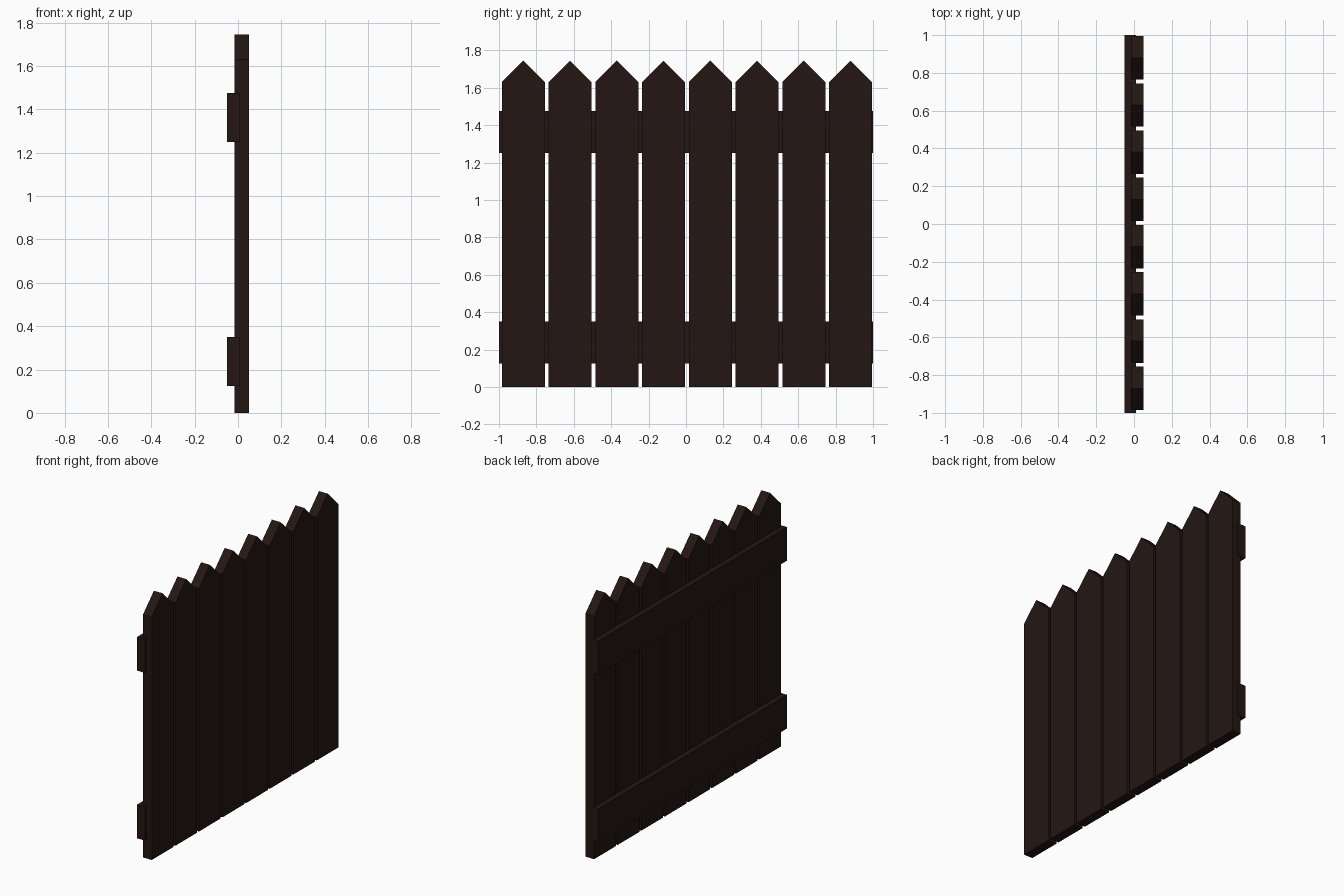
import bpy, bmesh

if "Cube" in bpy.data.objects:
    bpy.data.objects.remove(bpy.data.objects["Cube"])

wood = bpy.data.materials.new("dark_wood")
wood.diffuse_color = (0.017, 0.008, 0.006, 1)
wood.use_nodes = True
wood.node_tree.nodes["Principled BSDF"].inputs["Base Color"].default_value = wood.diffuse_color


def extrude_x(name, outline, x0, x1):
    """Extrude a (y, z) outline along x into a flat-shaded board."""
    bm = bmesh.new()
    face = bm.faces.new([bm.verts.new((x0, y, z)) for y, z in outline])
    ext = bmesh.ops.extrude_face_region(bm, geom=[face])
    verts = [v for v in ext["geom"] if isinstance(v, bmesh.types.BMVert)]
    bmesh.ops.translate(bm, verts=verts, vec=(x1 - x0, 0, 0))
    bmesh.ops.recalc_face_normals(bm, faces=bm.faces)
    mesh = bpy.data.meshes.new(name)
    bm.to_mesh(mesh)
    bm.free()
    mesh.materials.append(wood)
    obj = bpy.data.objects.new(name, mesh)
    bpy.context.collection.objects.link(obj)
    return obj


# Pointed pickets
WIDTH, PITCH, START = 0.23, 0.25, -0.985
for i in range(8):
    a = START + i * PITCH
    b = a + WIDTH
    extrude_x(f"picket_{i + 1}",
              [(a, 0), (b, 0), (b, 1.63), ((a + b) / 2, 1.745), (a, 1.63)],
              -0.015, 0.05)

# Horizontal rails behind the pickets
for name, z0 in (("lower_rail", 0.125), ("upper_rail", 1.25)):
    z1 = z0 + 0.225
    extrude_x(name, [(-1, z0), (1, z0), (1, z1), (-1, z1)], -0.05, 0.01)
